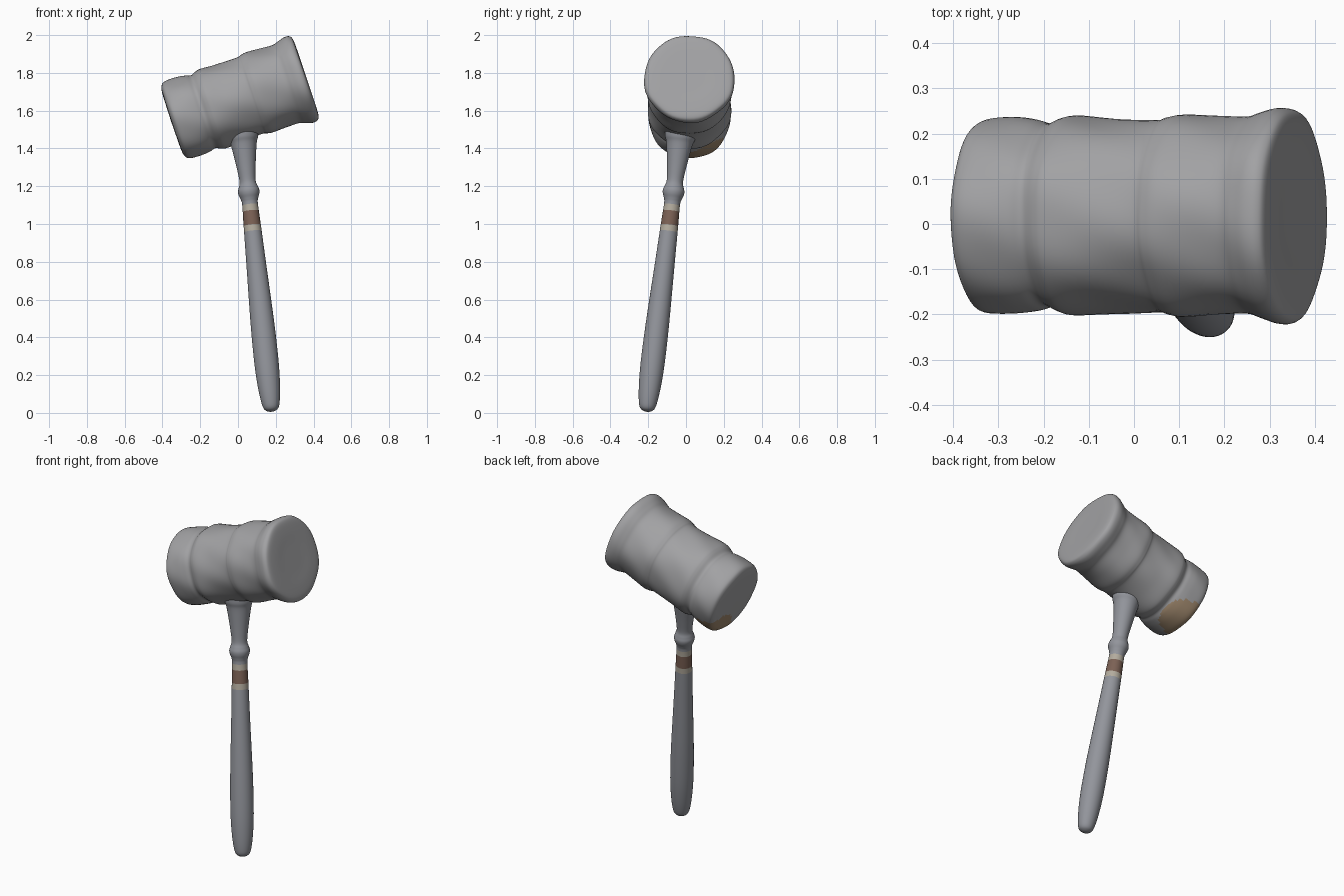
import bpy, bmesh, math
from mathutils import Vector, Matrix

if "Cube" in bpy.data.objects:
    bpy.data.objects.remove(bpy.data.objects["Cube"])


def material(name, rgb):
    m = bpy.data.materials.new(name)
    m.diffuse_color = (*rgb, 1)
    m.use_nodes = True
    m.node_tree.nodes["Principled BSDF"].inputs["Base Color"].default_value = m.diffuse_color
    return m


def smooth_profile(pts, n=5):
    # Catmull-Rom curve through (height, radius) points
    p = [Vector(q) for q in pts]
    p = [p[0]] + p + [p[-1]]
    out = []
    for a, b, c, d in zip(p, p[1:], p[2:], p[3:]):
        for i in range(n):
            t = i / n
            out.append(0.5 * (2 * b + (c - a) * t + (2 * a - 5 * b + 4 * c - d) * t**2
                              + (3 * b - a - 3 * c + d) * t**3))
    return out + [p[-1]]


def lathe(name, pts, frame, mats, pick, wobble, sides=64):
    bm = bmesh.new()
    rings = []
    prof = smooth_profile(pts)
    for h, r in prof[1:-1]:
        ring = []
        for i in range(sides):
            a = 2 * math.pi * i / sides
            rr = max(r, 0.001) * (1 + wobble(h, a))
            ring.append(bm.verts.new((rr * math.cos(a), rr * math.sin(a), h)))
        rings.append(ring)
    for lo, hi in zip(rings, rings[1:]):
        for i in range(sides):
            j = (i + 1) % sides
            bm.faces.new((lo[i], lo[j], hi[j], hi[i]))
    for ring, h in ((rings[0][::-1], prof[0][0]), (rings[-1], prof[-1][0])):
        tip = bm.verts.new((0, 0, h))
        for i in range(sides):
            bm.faces.new((ring[i], ring[(i + 1) % sides], tip))
    for f in bm.faces:
        f.smooth = True
        f.material_index = pick(f.calc_center_median())
    me = bpy.data.meshes.new(name)
    bm.to_mesh(me)
    bm.free()
    for m in mats:
        me.materials.append(m)
    ob = bpy.data.objects.new(name, me)
    ob.matrix_world = frame
    bpy.context.collection.objects.link(ob)
    return ob


def frame(origin, z_axis, x_hint):
    z = Vector(z_axis).normalized()
    y = z.cross(Vector(x_hint)).normalized()
    x = y.cross(z)
    m = Matrix((x, y, z)).transposed().to_4x4()
    m.translation = origin
    return m


stone = material("worn_grey", (0.36, 0.36, 0.37))
slate = material("handle_grey", (0.29, 0.30, 0.33))
brown = material("brown_band", (0.20, 0.12, 0.09))
cream = material("pale_band", (0.45, 0.41, 0.34))
rust = material("rust_patch", (0.34, 0.24, 0.15))

# Mallet head: tilted, lumpy barrel with a flared face at the upper end
head = [(-0.372, 0), (-0.371, 0.08), (-0.369, 0.16), (-0.36, 0.198), (-0.335, 0.214),
        (-0.27, 0.216), (-0.225, 0.211), (-0.195, 0.204), (-0.165, 0.217), (-0.135, 0.222),
        (-0.05, 0.215), (0.06, 0.213), (0.09, 0.22), (0.125, 0.225), (0.2, 0.219),
        (0.265, 0.217), (0.30, 0.228), (0.335, 0.239), (0.362, 0.237), (0.377, 0.218),
        (0.381, 0.16), (0.38, 0.08), (0.38, 0)]
patch = Vector((-0.19, -0.09, -0.33))  # lower back edge of the low end


def head_wobble(h, a):
    return 0.009 * math.sin(5 * a + 14 * h) + 0.006 * math.sin(8 * a - 23 * h + 1)


# local x points across the head (up), local y towards the front
head_frame = frame((0, 0.018, 1.657), (0.948, 0, 0.318), (-0.318, 0, 0.948))
lathe("mallet_head", head, head_frame, [stone, rust],
      lambda c: int((c - patch).length < 0.125), head_wobble)

# Handle: slim leaning shaft with a collar, a painted band and a flared neck
handle = [(0, 0), (0.004, 0.02), (0.018, 0.038), (0.05, 0.048), (0.12, 0.057), (0.22, 0.063),
          (0.35, 0.064), (0.52, 0.061), (0.8, 0.052), (1.0, 0.046), (1.11, 0.042),
          (1.14, 0.046), (1.165, 0.055), (1.185, 0.057), (1.205, 0.051), (1.235, 0.043),
          (1.3, 0.049), (1.38, 0.06), (1.44, 0.070), (1.48, 0.082), (1.56, 0.08), (1.6, 0)]


def handle_mat(c):
    z = c.z
    if 0.985 < z < 1.085:
        return 1
    return 2 if 0.965 < z < 1.11 else 0


lathe("handle", handle, frame((0.178, -0.208, 0.006), (-0.104, 0.122, 1), (1, 0, 0)),
      [slate, brown, cream], handle_mat, lambda h, a: 0.008 * math.sin(2 * a + 4 * h), 40)
